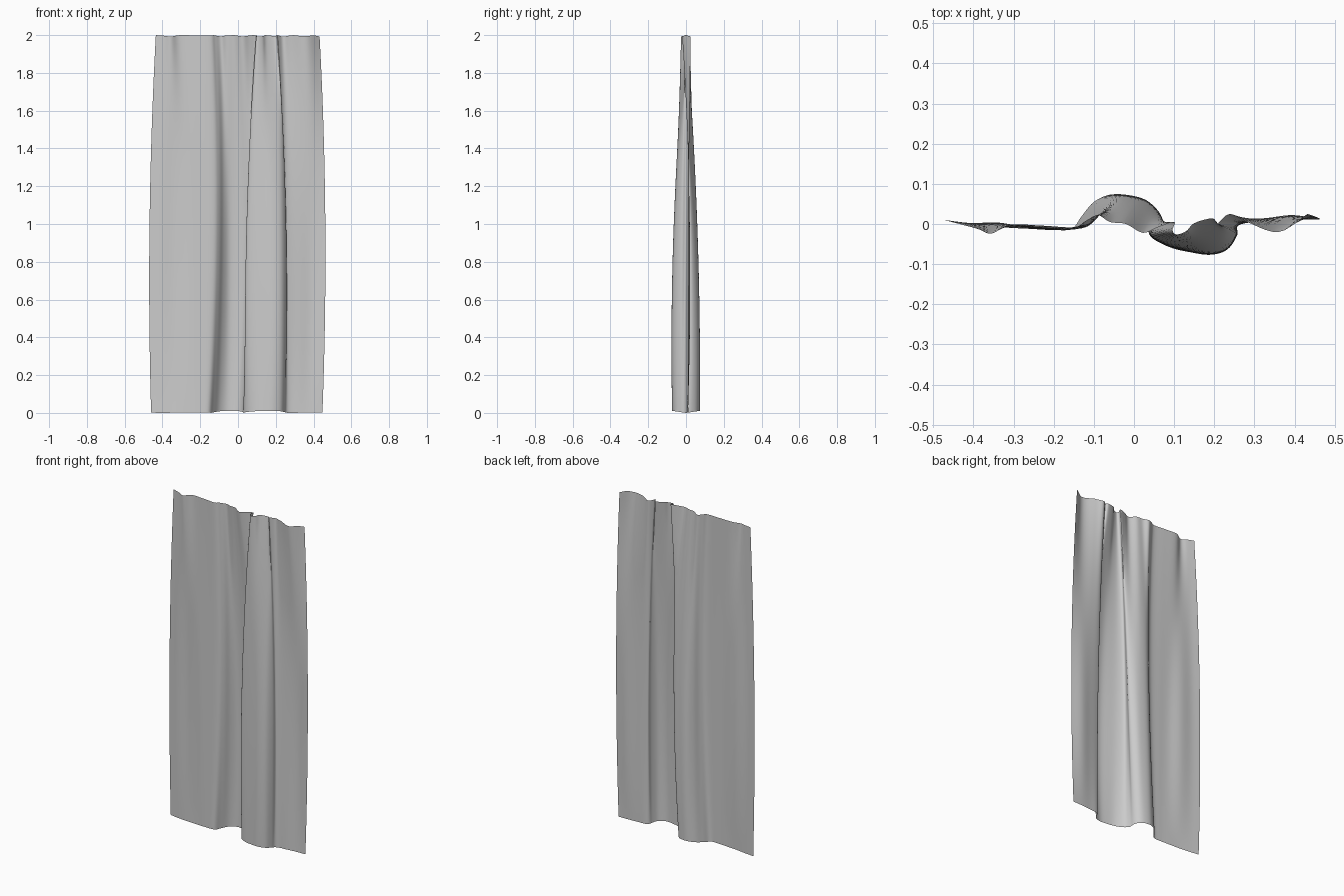
import bpy
import bmesh
import math
from mathutils import Vector

default_cube = bpy.data.objects.get("Cube")
if default_cube:
    bpy.data.objects.remove(default_cube, do_unlink=True)

# Cross-sections of the cloth from its right edge to its left edge, in thousandths
HEM = [(-460, 8), (-400, 0), (-330, -8), (-260, -12), (-200, -15), (-155, -12),
       (-130, 20), (-100, 55), (-60, 73), (-18, 70), (10, 55), (25, 30),
       (30, 0), (48, -32), (90, -58), (140, -70), (185, -73), (225, -58),
       (245, -30), (255, -8), (275, 2), (320, 5), (380, 10), (447, 12)]
MIDDLE = [(-465, 8), (-410, 0), (-340, 0), (-270, -8), (-200, -10), (-130, -10),
          (-100, 6), (-75, 35), (-45, 50), (0, 50), (40, 38), (68, 20),
          (62, 0), (52, -25), (80, -42), (130, -52), (180, -56), (225, -46),
          (249, -20), (247, 0), (270, 10), (320, 14), (390, 16), (460, 15)]
TOP = [(-435, 0), (-390, -12), (-355, -24), (-310, -2), (-230, -4), (-150, -8),
       (-120, 8), (-90, 22), (-60, 5), (-20, 0), (22, -22), (60, -8),
       (100, 5), (96, -15), (105, -26), (130, -18), (150, 2), (195, 14),
       (207, 0), (215, 8), (240, 25), (280, 6), (360, -20), (432, 25)]

HEIGHT = 2.0
MID_Z = 1.2
STEPS = 5      # subdivisions between neighbouring profile points
ROWS = 44


def smooth_profile(points):
    """Resample a profile as a Catmull-Rom curve."""
    pts = [Vector(p) / 1000 for p in points]
    pts = [pts[0] * 2 - pts[1]] + pts + [pts[-1] * 2 - pts[-2]]
    curve = []
    for a, b, c, d in zip(pts, pts[1:], pts[2:], pts[3:]):
        for i in range(STEPS):
            t = i / STEPS
            curve.append((b * 2 + (c - a) * t + (a * 2 - b * 5 + c * 4 - d) * t * t
                          + (b * 3 - a - c * 3 + d) * t ** 3) / 2)
    curve.append(pts[-2])
    return curve


def blend(low, mid, high, z):
    """Quadratic blend through the three profiles at height z."""
    wl = (z - MID_Z) * (z - HEIGHT) / (MID_Z * HEIGHT)
    wm = z * (z - HEIGHT) / (MID_Z * (MID_Z - HEIGHT))
    wh = z * (z - MID_Z) / (HEIGHT * (HEIGHT - MID_Z))
    return low * wl + mid * wm + high * wh


# Hanging cloth, lofted from the hem to the gathered top
profiles = list(zip(*(smooth_profile(p) for p in (HEM, MIDDLE, TOP))))
bm = bmesh.new()
grid = []
for r in range(ROWS + 1):
    z = HEIGHT * r / ROWS
    row = []
    for low, mid, high in profiles:
        p = blend(low, mid, high, z)
        # Deep folds lift the hem; the top edge is slightly scalloped
        lift = 0.15 * abs(low.y) * (1 - z / HEIGHT) ** 2
        sag = 0.3 * abs(high.y) * (z / HEIGHT) ** 8
        row.append(bm.verts.new((p.x, p.y, z + lift - sag)))
    grid.append(row)

for lower, upper in zip(grid, grid[1:]):
    for i in range(len(lower) - 1):
        bm.faces.new((lower[i], lower[i + 1], upper[i + 1], upper[i]))

mesh = bpy.data.meshes.new("curtain")
bm.to_mesh(mesh)
bm.free()
curtain = bpy.data.objects.new("curtain", mesh)
bpy.context.collection.objects.link(curtain)

# Plain grey fabric
fabric = bpy.data.materials.new("grey_fabric")
fabric.use_nodes = True
grey = (0.6, 0.6, 0.6, 1.0)
fabric.diffuse_color = grey
fabric.node_tree.nodes["Principled BSDF"].inputs["Base Color"].default_value = grey
mesh.materials.append(fabric)

bpy.context.view_layer.objects.active = curtain
curtain.select_set(True)
bpy.ops.object.shade_smooth_by_angle(angle=math.radians(60))
